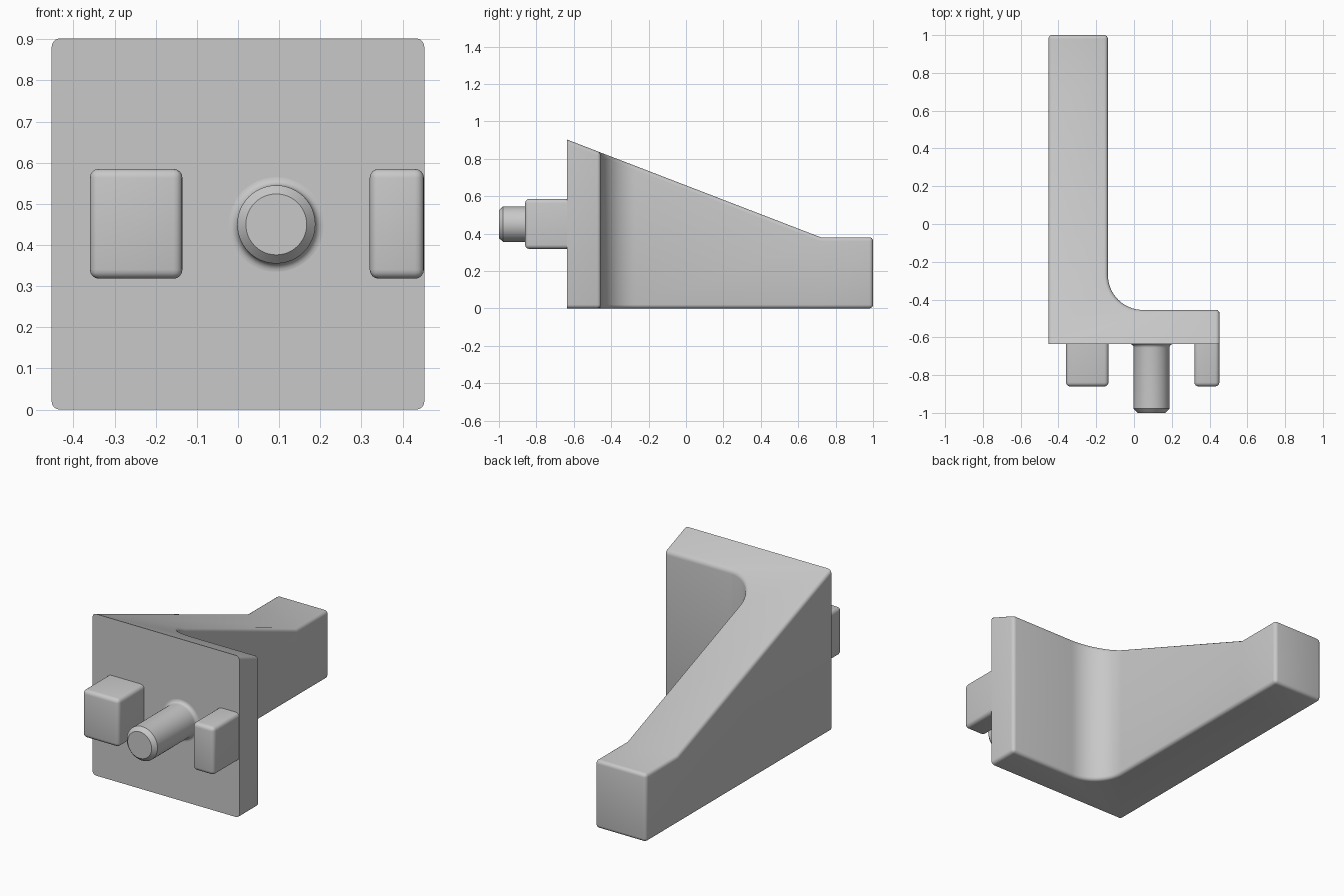
import bpy
import bmesh
from math import pi, sin, cos
from mathutils import Matrix

if "Cube" in bpy.data.objects:
    bpy.data.objects.remove(bpy.data.objects["Cube"])

grey = bpy.data.materials.new("plain grey")
grey.use_nodes = True
COLOR = (0.58, 0.58, 0.58, 1)
grey.diffuse_color = COLOR
grey.node_tree.nodes["Principled BSDF"].inputs["Base Color"].default_value = COLOR

W = 0.453         # half width
FRONT = -0.635    # mounting face
STEP = 0.72       # where the slope meets the flat end
LOW, HIGH = 0.38, 0.902


def finish(name, bm, radius=0):
    """Round the sharp edges away from the mounting face, then make a smooth object."""
    bmesh.ops.recalc_face_normals(bm, faces=bm.faces)
    if radius:
        edges = [e for e in bm.edges if e.calc_face_angle(0) > 0.6
                 and not all(abs(v.co.y - FRONT) < 0.001 for v in e.verts)]
        bmesh.ops.bevel(bm, geom=edges, offset=radius, segments=4, profile=0.5,
                        affect='EDGES', clamp_overlap=False)
    mesh = bpy.data.meshes.new(name)
    bm.to_mesh(mesh)
    bm.free()
    mesh.materials.append(grey)
    obj = bpy.data.objects.new(name, mesh)
    bpy.context.collection.objects.link(obj)
    bpy.ops.object.select_all(action='DESELECT')
    obj.select_set(True)
    bpy.context.view_layer.objects.active = obj
    bpy.ops.object.shade_smooth_by_angle(angle=0.6)
    return obj


# Bracket: L-shaped plan with a filleted inner corner and a sloping top
arm_x, plate_y, fillet = -0.138, -0.455, 0.185
plan = [(-W, FRONT), (W, FRONT), (W, plate_y)]
for i in range(17):
    a = pi / 2 * i / 16
    plan.append((arm_x + fillet * (1 - sin(a)), plate_y + fillet * (1 - cos(a))))
plan += [(arm_x, 1), (-W, 1)]

bm = bmesh.new()
base = bm.faces.new([bm.verts.new((x, y, 0)) for x, y in plan])
bmesh.ops.extrude_face_region(bm, geom=[base], use_keep_orig=True)
bm.verts.ensure_lookup_table()
for v in bm.verts[len(plan):]:
    v.co.z = HIGH
bmesh.ops.bisect_plane(bm, geom=bm.verts[:] + bm.edges[:] + bm.faces[:],
                       plane_co=(0, STEP, 0), plane_no=(0, 1, 0))
for v in bm.verts:
    if v.co.z > 0.1:
        t = max(0, (STEP - v.co.y) / (STEP - FRONT))
        v.co.z = LOW + (HIGH - LOW) * t
finish("bracket", bm, 0.02)

# Locating blocks on the mounting face
for name, x0, x1 in (("right_block", -0.36, -0.135), ("left_block", 0.32, W - 0.001)):
    bm = bmesh.new()
    bmesh.ops.create_cube(bm, size=1)
    z0, z1, tip = 0.318, 0.585, -0.86
    for v in bm.verts:
        v.co = (x1 if v.co.x > 0 else x0,
                FRONT if v.co.y > 0 else tip,
                z1 if v.co.z > 0 else z0)
    finish(name, bm, 0.022)

# Pin: lathed profile with a chamfered tip and a flared root
flare, radius = 0.02, 0.095
profile = [(0, 1), (0.074, 1), (radius, 0.978)]
for i in range(7):
    a = pi / 2 * i / 6
    profile.append((radius + flare * (1 - cos(a)), -FRONT + flare * (1 - sin(a))))
bm = bmesh.new()
verts = [bm.verts.new((r, -d, 0)) for r, d in profile]
edges = [bm.edges.new(pair) for pair in zip(verts, verts[1:])]
bmesh.ops.spin(bm, geom=verts + edges, cent=(0, 0, 0), axis=(0, 1, 0),
               angle=2 * pi, steps=48)
bmesh.ops.remove_doubles(bm, verts=bm.verts, dist=0.0005)
bmesh.ops.transform(bm, matrix=Matrix.Translation((0.093, 0, 0.45)), verts=bm.verts)
finish("pin", bm)
